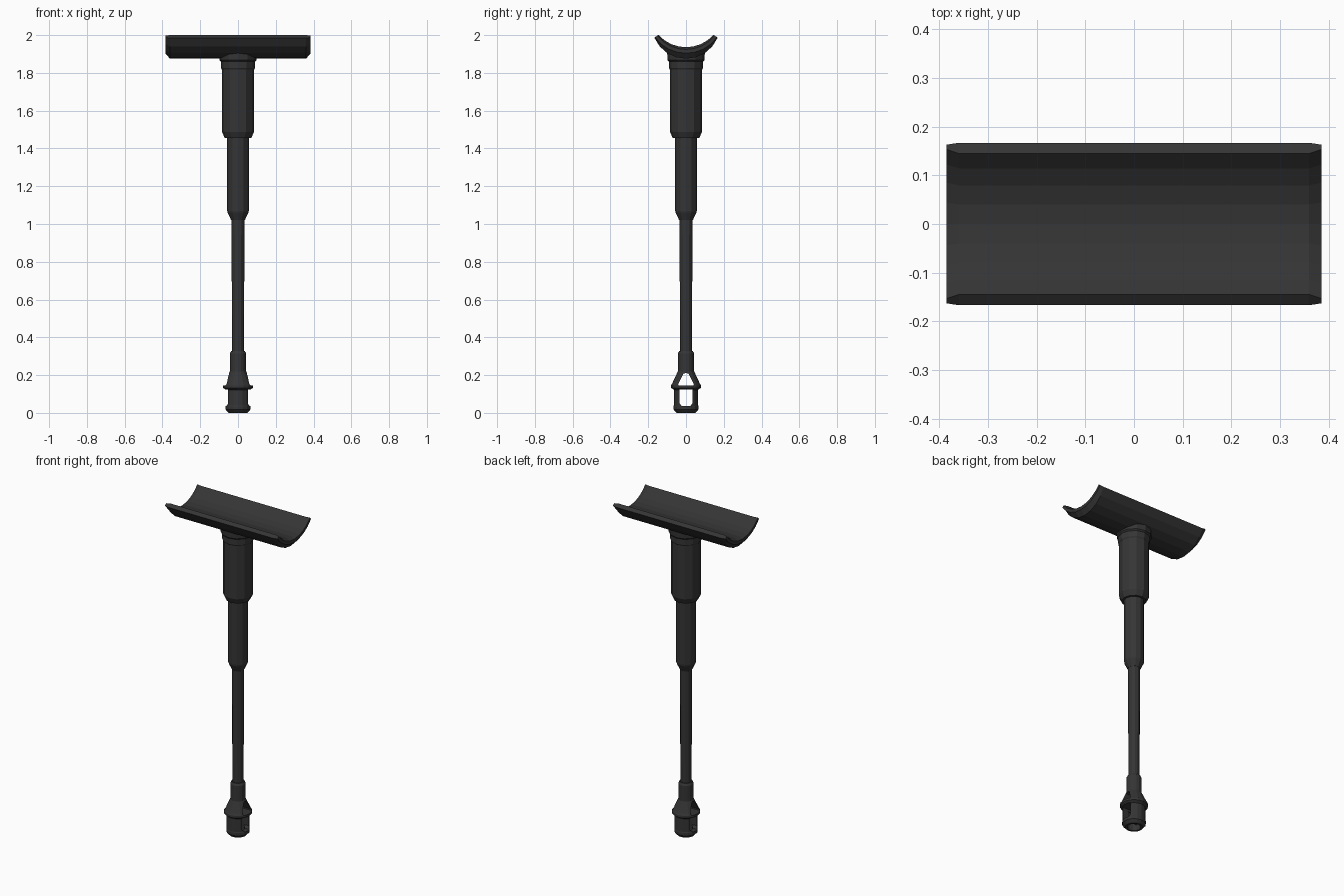
import bpy, bmesh, math

if "Cube" in bpy.data.objects:
    bpy.data.objects.remove(bpy.data.objects["Cube"])

mat = bpy.data.materials.new("dark_grey_metal")
mat.diffuse_color = (0.035, 0.035, 0.035, 1)
mat.use_nodes = True
mat.node_tree.nodes["Principled BSDF"].inputs["Base Color"].default_value = mat.diffuse_color


def finish(name, bm):
    bmesh.ops.recalc_face_normals(bm, faces=bm.faces)
    me = bpy.data.meshes.new(name)
    bm.to_mesh(me)
    bm.free()
    me.materials.append(mat)
    ob = bpy.data.objects.new(name, me)
    bpy.context.collection.objects.link(ob)
    return ob


def loft(name, rings):
    """Skin a list of equal closed rings and cap both ends."""
    bm = bmesh.new()
    loops = [[bm.verts.new(p) for p in r] for r in rings]
    n = len(loops[0])
    for a, b in zip(loops, loops[1:]):
        for i in range(n):
            j = (i + 1) % n
            bm.faces.new((a[i], a[j], b[j], b[i]))
    if name == "cradle":  # curved ends: cap as strips of quads
        for l in (loops[0], loops[-1]):
            for i in range(n // 2 - 1):
                bm.faces.new((l[i], l[i + 1], l[n - 2 - i], l[n - 1 - i]))
    else:
        bm.faces.new(loops[0])
        bm.faces.new(loops[-1])
    return finish(name, bm)


def lathe(name, profile, sides=12):
    return loft(name, [[(r * math.cos(2 * math.pi * i / sides),
                         r * math.sin(2 * math.pi * i / sides), z)
                        for i in range(sides)] for r, z in profile])


def arc(half, top, bottom, n=8):
    """Circular arc in the YZ plane, sagging from top to bottom."""
    d = top - bottom
    rad = (half * half + d * d) / (2 * d)
    a = math.asin(half / rad)
    return [(rad * math.sin(a * (2 * i / n - 1)),
             bottom + rad - rad * math.cos(a * (2 * i / n - 1)))
            for i in range(n + 1)]


# Curved cradle with chamfered ends
body = arc(0.167, 1.985, 1.875) + arc(0.145, 2.0, 1.936)[::-1]
end = arc(0.163, 1.987, 1.904) + arc(0.153, 1.998, 1.924)[::-1]
loft("cradle", [[(x, y, z) for y, z in s] for x, s in
                ((-0.385, end), (-0.36, body), (0.36, body), (0.385, end))])

# Telescoping stem
lathe("cradle_collar", [(0.08, 1.81), (0.09, 1.825), (0.09, 1.86),
                        (0.098, 1.868), (0.1, 1.915)])
lathe("outer_tube", [(0.07, 1.455), (0.085, 1.488), (0.085, 1.84)])
lathe("middle_tube", [(0.036, 1.02), (0.055, 1.06), (0.057, 1.07), (0.057, 1.48)])
lathe("inner_rod", [(0.031, 0.31), (0.035, 1.05)])

# Socket at the foot, with openings cut through along x
socket = lathe("foot_socket", [
    (0.05, 0.0), (0.066, 0.018), (0.066, 0.035), (0.064, 0.04), (0.064, 0.122),
    (0.079, 0.133), (0.079, 0.146), (0.072, 0.158), (0.043, 0.22),
    (0.043, 0.315), (0.036, 0.328)], 16)


def window(pts):
    return loft("window_cutter", [[(x, y, z) for y, z in pts] for x in (-0.2, 0.2)])


cutters = [
    window([(-0.022, 0.036), (0.022, 0.036), (0.034, 0.05), (0.034, 0.124), (-0.034, 0.124), (-0.034, 0.05)]),
    window([(-0.04, 0.146), (0.04, 0.146), (0.042, 0.152), (0.015, 0.206),
            (0, 0.212), (-0.015, 0.206), (-0.042, 0.152)]),
    lathe("bore_cutter", [(0.038, -0.05), (0.038, 0.11)]),
]
bpy.context.view_layer.objects.active = socket
for c in cutters:
    c.hide_render = True
    m = socket.modifiers.new("opening", 'BOOLEAN')
    m.operation = 'DIFFERENCE'
    m.solver = 'EXACT'
    m.object = c
    bpy.ops.object.modifier_apply(modifier=m.name)
    bpy.data.objects.remove(c, do_unlink=True)
